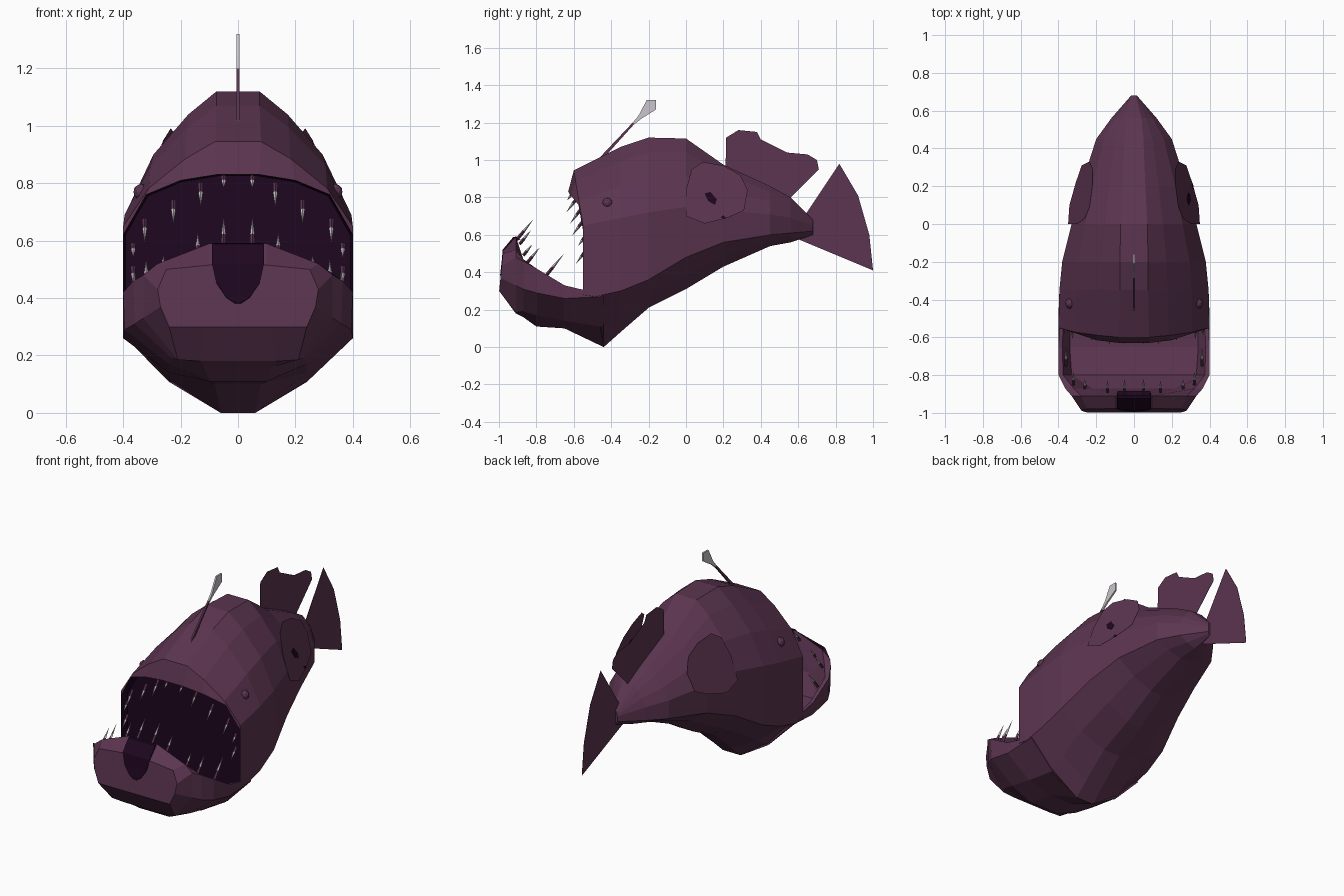
import bpy
import bmesh
from mathutils import Vector

if "Cube" in bpy.data.objects:
    bpy.data.objects.remove(bpy.data.objects["Cube"], do_unlink=True)


def make_material(name, colour):
    mat = bpy.data.materials.new(name)
    mat.use_nodes = True
    mat.diffuse_color = (*colour, 1)
    mat.node_tree.nodes["Principled BSDF"].inputs["Base Color"].default_value = (*colour, 1)
    return mat


skin = make_material("plum skin", (0.105, 0.035, 0.08))
dark = make_material("dark mouth", (0.013, 0.002, 0.014))
bone = make_material("pale bone", (0.6, 0.56, 0.61))


def finish(name, bm, *materials):
    bmesh.ops.recalc_face_normals(bm, faces=bm.faces)
    mesh = bpy.data.meshes.new(name)
    bm.to_mesh(mesh)
    bm.free()
    for mat in materials:
        mesh.materials.append(mat)
    obj = bpy.data.objects.new(name, mesh)
    bpy.context.collection.objects.link(obj)
    return obj


def loft(name, half_rings, materials, dark_from=None):
    """Skin a row of mirrored half sections and cap both ends."""
    bm = bmesh.new()
    rings = []
    for half in half_rings:
        full = list(half) + [(-x, y, z) for x, y, z in reversed(half)]
        rings.append([bm.verts.new(p) for p in full])
    count = len(rings[0])
    for row, (a, b) in enumerate(zip(rings, rings[1:])):
        for i in range(count):
            j = (i + 1) % count
            face = bm.faces.new((a[i], a[j], b[j], b[i]))
            if dark_from is not None and row >= dark_from:
                face.material_index = 1
    bm.faces.new(rings[0])
    last = bm.faces.new(rings[-1])
    last.material_index = 0 if dark_from is None else 1
    return finish(name, bm, *materials)


def plate(name, outline, place, half_thickness, material):
    """Thin sheet: outline points put in space by place(), thickened sideways."""
    bm = bmesh.new()
    offset = Vector((half_thickness, 0, 0))
    front = [bm.verts.new(Vector(place(*p)) + offset) for p in outline]
    back = [bm.verts.new(Vector(place(*p)) - offset) for p in outline]
    bm.faces.new(front)
    bm.faces.new(back[::-1])
    for i in range(len(front)):
        j = (i + 1) % len(front)
        bm.faces.new((front[i], back[i], back[j], front[j]))
    return finish(name, bm, material)


def section(y_top, y_low, top_w, w, top, low, upper, lower):
    """Half of a body section, from the flat back down to the flat belly."""
    points = [
        (top_w, top),
        (top_w + (w - top_w) * 0.32, top - (top - upper) * 0.2),
        (top_w + (w - top_w) * 0.72, top - (top - upper) * 0.55),
        (w, upper),
        (w, lower),
        (w * 0.6, low + (lower - low) * 0.4),
        (w * 0.15, low),
    ]
    return [(x, y_top + (y_low - y_top) * (top - z) / (top - low), z) for x, z in points]


# Body, from tail to mouth rim, closed by a dark mouth lining just inside the rim
rim = [(0.075, -0.63, 0.83), (0.2, -0.615, 0.81), (0.32, -0.575, 0.76), (0.4, -0.55, 0.62),
       (0.4, -0.55, 0.28), (0.22, -0.46, 0.13), (0.055, -0.46, 0.03)]
body = [
    section(0.68, 0.68, 0.008, 0.015, 0.68, 0.6, 0.65, 0.62),
    section(0.56, 0.56, 0.04, 0.12, 0.8, 0.56, 0.69, 0.61),
    section(0.45, 0.45, 0.05, 0.2, 0.86, 0.54, 0.71, 0.6),
    section(0.2, 0.2, 0.06, 0.28, 0.975, 0.43, 0.73, 0.56),
    section(0, 0, 0.07, 0.33, 1.115, 0.31, 0.75, 0.48),
    section(-0.2, -0.2, 0.075, 0.38, 1.12, 0.21, 0.72, 0.36),
    section(-0.35, -0.35, 0.075, 0.395, 1.07, 0.08, 0.69, 0.3),
    section(-0.6, -0.44, 0.08, 0.4, 0.945, 0, 0.65, 0.27),
    rim,
    [(x * 0.98, -0.5, 0.55 + (z - 0.55) * 0.98) for x, _, z in rim],
]
loft("body", body, (skin, dark), dark_from=8)

# Lower jaw scoop: belly, side, lip and floor points for each step forward
jaw_steps = [
    (-0.44, 0, (0.06, 0), (0.24, 0.108), (0.398, 0.27), (0.39, 0.28), (0.37, 0.27), (0.34, 0.24)),
    (-0.65, 0, (0.08, 0.1), (0.24, 0.14), (0.4, 0.26), (0.4, 0.33), (0.38, 0.33), (0.34, 0.24)),
    (-0.8, 0, (0.1, 0.11), (0.24, 0.17), (0.395, 0.29), (0.4, 0.42), (0.375, 0.42), (0.33, 0.27)),
    (-0.87, 0, (0.12, 0.16), (0.23, 0.19), (0.36, 0.31), (0.365, 0.46), (0.32, 0.47), (0.22, 0.38)),
    (-0.91, 0, (0.13, 0.18), (0.21, 0.185), (0.33, 0.33), (0.33, 0.48), (0.28, 0.52), (0.1, 0.59)),
    (-1.029, 0.1, (0.12, 0.3), (0.24, 0.3), (0.27, 0.37), (0.28, 0.43), (0.25, 0.5), (0.1, 0.515)),
]
loft("lower_jaw", [[(x, y + lean * z, z) for x, z in pts] for y, lean, *pts in jaw_steps], (skin,))

# Tongue draped over the front lip
tongue = [[(w, y - 0.004, z + 0.003), (w, y + 0.02, z - 0.015)] for w, y, z in (
    (0.085, -0.905, 0.588), (0.09, -0.92, 0.585), (0.09, -0.976, 0.518),
    (0.075, -0.982, 0.45), (0.04, -0.988, 0.4), (0.01, -0.99, 0.38))]
loft("tongue", tongue, (dark,))


# Fins
def midline(y, z):
    return (0, y, z)


sheet = 0.0008
plate("tail_fin", [(0.58, 0.585), (0.62, 0.68), (0.82, 0.98), (0.92, 0.81), (0.98, 0.6), (1, 0.41)],
      midline, sheet, skin)
plate("dorsal_fin", [(0.21, 0.9), (0.215, 1.12), (0.28, 1.16), (0.38, 1.15), (0.4, 1.11), (0.54, 1.04),
                     (0.65, 1.03), (0.7, 1), (0.71, 0.95), (0.55, 0.79), (0.4, 0.8)],
      midline, sheet, skin)
pectoral = [(0, 0.7), (0, 0.84), (0.03, 0.95), (0.09, 0.99), (0.2, 0.97), (0.29, 0.92),
            (0.33, 0.84), (0.31, 0.73), (0.22, 0.69), (0.1, 0.66)]
spots = ([(0.1, 0.82), (0.13, 0.83), (0.165, 0.79), (0.155, 0.76), (0.12, 0.78)],
         [(0.185, 0.695), (0.2, 0.705), (0.215, 0.69), (0.2, 0.685)])
for side, label in ((1, "left"), (-1, "right")):
    def flank(y, z, side=side):
        return (side * (0.348 - (z - 0.7) * 0.33 - y * 0.2), y, z)
    plate(label + "_pectoral_fin", pectoral, flank, sheet, skin)
    # Eye
    bm = bmesh.new()
    bmesh.ops.create_icosphere(bm, subdivisions=2, radius=0.028)
    bmesh.ops.translate(bm, verts=bm.verts, vec=(side * 0.337, -0.42, 0.77))
    finish(label + "_eye", bm, skin)
    if side > 0:
        for outline in spots:
            plate("fin_spot", outline, flank, 0.003, dark)

# Lure on its rod
plate("lure_rod", [(-0.46, 1), (-0.46, 1.015), (-0.285, 1.2), (-0.277, 1.192), (-0.45, 1)],
      midline, 0.005, skin)
plate("lure", [(-0.285, 1.2), (-0.255, 1.235), (-0.21, 1.32), (-0.16, 1.32), (-0.16, 1.27),
               (-0.24, 1.22), (-0.277, 1.19)],
      midline, 0.005, bone)


# Teeth: four-sided spikes with a dark root and pale tip
def add_tooth(bm, base, tip, radius):
    base, tip = Vector(base), Vector(tip)
    turn = (tip - base).to_track_quat("Z", "Y")
    rings = []
    for along, size in ((0, 1), (0.4, 0.9)):
        centre = base.lerp(tip, along)
        corners = ((1, 0), (0, 1), (-1, 0), (0, -1))
        rings.append([bm.verts.new(centre + turn @ Vector((x, y, 0)) * radius * size) for x, y in corners])
    point = bm.verts.new(tip)
    bm.faces.new(rings[0])
    for i in range(4):
        j = (i + 1) % 4
        bm.faces.new((rings[0][i], rings[0][j], rings[1][j], rings[1][i]))
        bm.faces.new((rings[1][i], rings[1][j], point)).material_index = 1


lower_teeth = [(0.05, -0.9, 0.58, 0.12), (0.14, -0.89, 0.55, 0.09), (0.26, -0.87, 0.49, 0.07),
               (0.32, -0.85, 0.45, 0.1), (0.36, -0.75, 0.38, 0.14)]
upper_teeth = [(0.05, -0.605, 0.825, 0.05), (0.13, -0.58, 0.8, 0.1), (0.225, -0.56, 0.74, 0.1),
               (0.325, -0.55, 0.675, 0.1), (0.365, -0.54, 0.59, 0.06), (0.365, -0.54, 0.51, 0.08)]
for name, teeth, direction in (("lower_teeth", lower_teeth, Vector((0, 0.7, 0.85))),
                               ("upper_teeth", upper_teeth, Vector((0, -0.6, -0.8)))):
    bm = bmesh.new()
    for x, y, z, length in teeth:
        for side in (1, -1):
            base = Vector((side * x, y, z))
            add_tooth(bm, base, base + direction * length, 0.009)
    finish(name, bm, skin, bone)
